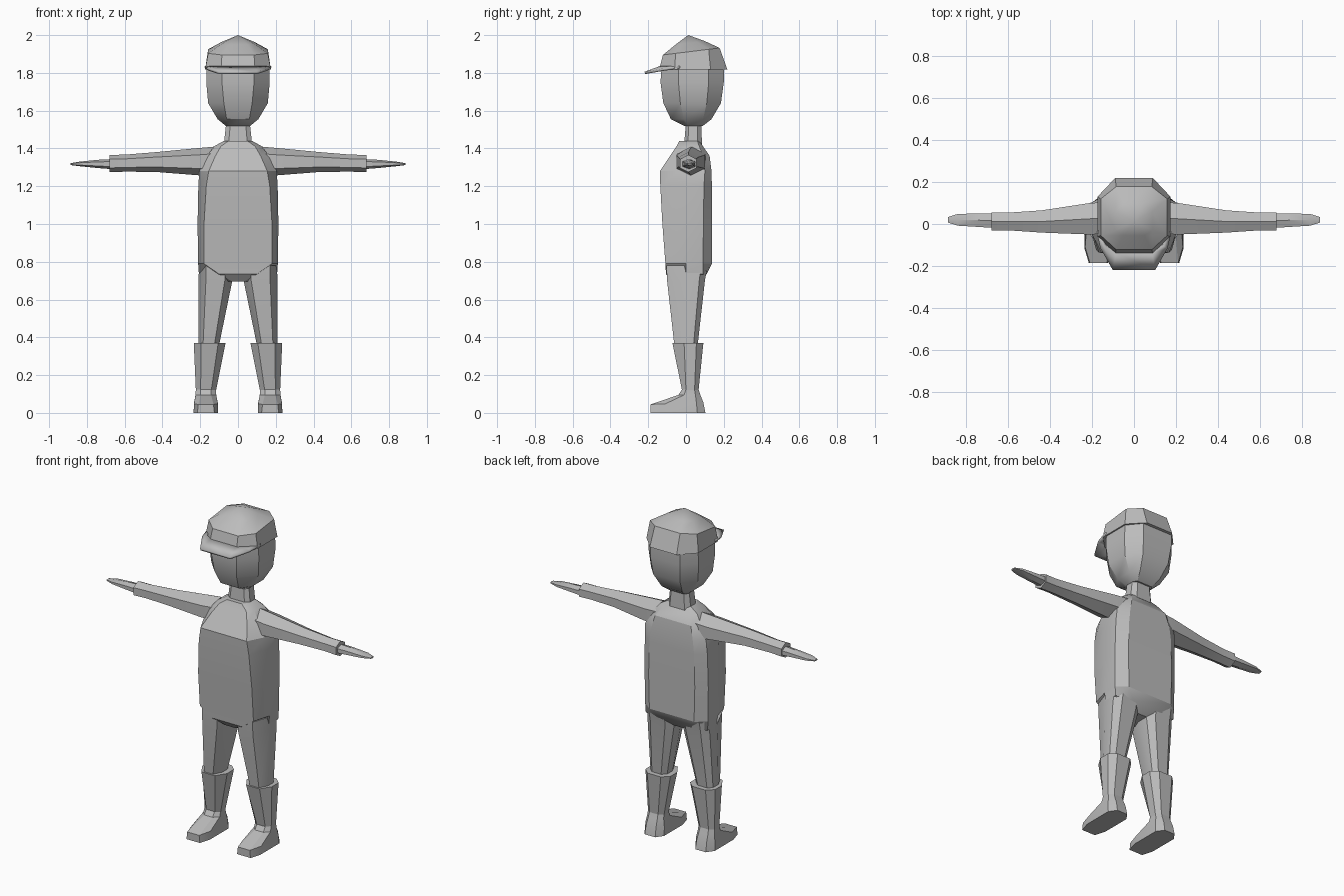
import bpy, bmesh, math

grey = bpy.data.materials.new("plain grey")
grey.diffuse_color = (0.5, 0.5, 0.5, 1)


def finish(name, bm, mirror=False, angle=25):
    bmesh.ops.recalc_face_normals(bm, faces=bm.faces)
    me = bpy.data.meshes.new(name)
    bm.to_mesh(me)
    bm.free()
    me.materials.append(grey)
    ob = bpy.data.objects.new(name, me)
    bpy.context.collection.objects.link(ob)
    if mirror:
        ob.modifiers.new("mirror", 'MIRROR').use_mirror_merge = False
    bpy.ops.object.select_all(action='DESELECT')
    ob.select_set(True)
    bpy.context.view_layer.objects.active = ob
    bpy.ops.object.shade_smooth_by_angle(angle=math.radians(angle))
    return ob


def loft(name, rings, mirror=False, apex=None, angle=25):
    """Skin a stack of point rings, closing both ends."""
    bm = bmesh.new()
    vs = [[bm.verts.new(p) for p in r] for r in rings]
    n = len(vs[0])
    for a, b in zip(vs, vs[1:]):
        for i in range(n):
            j = (i + 1) % n
            bm.faces.new((a[i], a[j], b[j], b[i]))
    bm.faces.new(vs[0])
    if apex:
        top = bm.verts.new(apex)
        for i in range(n):
            bm.faces.new((vs[-1][i], vs[-1][(i + 1) % n], top))
    else:
        bm.faces.new(vs[-1])
    return finish(name, bm, mirror, angle)


def octa(z, w, f, b, fx, bx, sf, sb, cx=0, zb=None):
    """Eight-sided ring: half width, front/back y, front/back panel half width,
    side panel y limits; z runs from z at the front to zb at the back."""
    zb = z if zb is None else zb
    pts = [(-fx, f), (fx, f), (w, sf), (w, sb), (bx, b), (-bx, b), (-w, sb), (-w, sf)]
    return [(cx + x, y, z + (zb - z) * (y - f) / (b - f)) for x, y in pts]


def hexa(x, cy, cz, ry, rz):
    """Six-sided ring across the arm."""
    out = []
    for i in range(6):
        a = math.radians(90 + 60 * i)
        out.append((x, cy + ry * math.cos(a) / 0.866, cz + rz * math.sin(a)))
    return out


# Torso, from crotch to shoulders
loft("torso", [
    octa(0.695, 0.10, -0.07, 0.07, 0.03, 0.03, -0.02, 0.04),
    octa(0.735, 0.207, -0.106, 0.11, 0.10, 0.10, 0.00, 0.09),
    octa(0.79, 0.211, -0.109, 0.137, 0.18, 0.15, 0.00, 0.09),
    octa(1.00, 0.214, -0.125, 0.137, 0.18, 0.155, 0.00, 0.092),
    octa(1.20, 0.210, -0.136, 0.137, 0.168, 0.15, -0.01, 0.095),
    octa(1.28, 0.205, -0.138, 0.135, 0.155, 0.14, -0.04, 0.10),
    octa(1.36, 0.165, -0.085, 0.125, 0.12, 0.12, -0.04, 0.09),
    octa(1.412, 0.125, -0.05, 0.09, 0.09, 0.09, -0.02, 0.07),
    octa(1.44, 0.075, -0.035, 0.07, 0.05, 0.05, 0.0, 0.06),
])

# Neck
loft("neck", [
    octa(1.42, 0.075, -0.01, 0.085, 0.05, 0.05, 0.01, 0.06),
    octa(1.54, 0.062, 0.0, 0.08, 0.04, 0.04, 0.015, 0.06),
])

# Head, from jaw to cap line
loft("head", [
    octa(1.52, 0.065, -0.01, 0.09, 0.045, 0.05, 0.01, 0.07),
    octa(1.555, 0.108, -0.08, 0.135, 0.06, 0.07, -0.01, 0.09),
    octa(1.64, 0.158, -0.12, 0.185, 0.075, 0.09, -0.03, 0.11),
    octa(1.75, 0.168, -0.135, 0.20, 0.085, 0.10, -0.04, 0.12),
    octa(1.83, 0.165, -0.13, 0.20, 0.085, 0.10, -0.04, 0.12),
], angle=30)

# Cap crown
loft("cap_crown", [
    octa(1.818, 0.174, -0.142, 0.219, 0.09, 0.09, -0.06, 0.13),
    octa(1.895, 0.158, -0.122, 0.178, 0.085, 0.085, -0.055, 0.12, zb=1.932),
    octa(1.95, 0.088, -0.055, 0.10, 0.05, 0.05, -0.03, 0.06, zb=1.968),
], apex=(0, 0.012, 2.0), angle=30)

# Cap brim, a bent sheet
bm = bmesh.new()
half = [((0.168, -0.03, 1.832), (0.176, -0.035, 1.828)),
        ((0.135, -0.10, 1.83), (0.158, -0.115, 1.818)),
        ((0.085, -0.135, 1.83), (0.10, -0.218, 1.80))]
cols = [[(-x, y, z) for x, y, z in c] for c in half] + half[::-1]
vs = [[bm.verts.new(p) for p in c] for c in cols]
for a, b in zip(vs, vs[1:]):
    bm.faces.new((a[0], a[1], b[1], b[0]))
brim = finish("cap_brim", bm)
solid = brim.modifiers.new("thickness", 'SOLIDIFY')
solid.thickness = 0.013
solid.offset = 0

# Sleeves
loft("sleeve", [
    hexa(0.12, 0.03, 1.335, 0.075, 0.075),
    hexa(0.21, 0.025, 1.33, 0.075, 0.072),
    hexa(0.44, 0.012, 1.328, 0.053, 0.052),
    hexa(0.60, 0.012, 1.322, 0.042, 0.045),
    hexa(0.68, 0.012, 1.32, 0.044, 0.046),
], mirror=True)

# Hands, flattened toward the fingertips
loft("hand", [
    hexa(0.66, 0.016, 1.317, 0.035, 0.027),
    hexa(0.74, 0.018, 1.318, 0.032, 0.022),
    hexa(0.84, 0.020, 1.318, 0.028, 0.012),
    hexa(0.887, 0.020, 1.317, 0.013, 0.005),
], mirror=True)

# Trouser legs
loft("leg", [
    octa(0.36, 0.055, -0.062, 0.062, 0.03, 0.03, -0.01, 0.04, cx=0.155),
    octa(0.70, 0.090, -0.10, 0.10, 0.05, 0.05, 0.0, 0.07, cx=0.12),
    octa(0.78, 0.085, -0.104, 0.115, 0.05, 0.05, 0.0, 0.08, cx=0.12),
], mirror=True)

# Boot shafts
loft("boot_shaft", [
    octa(0.115, 0.053, -0.02, 0.066, 0.028, 0.028, 0.0, 0.045, cx=0.17),
    octa(0.37, 0.084, -0.072, 0.092, 0.045, 0.045, -0.01, 0.055, cx=0.15),
], mirror=True)

# Boot feet
loft("boot_foot", [
    octa(0.0, 0.065, -0.187, 0.103, 0.045, 0.035, -0.12, 0.06, cx=0.17),
    octa(0.045, 0.063, -0.187, 0.092, 0.040, 0.033, -0.11, 0.055, cx=0.17, zb=0.055),
    octa(0.095, 0.055, -0.04, 0.076, 0.028, 0.030, -0.01, 0.05, cx=0.17),
    octa(0.125, 0.053, -0.02, 0.066, 0.028, 0.028, 0.0, 0.045, cx=0.17),
], mirror=True)
